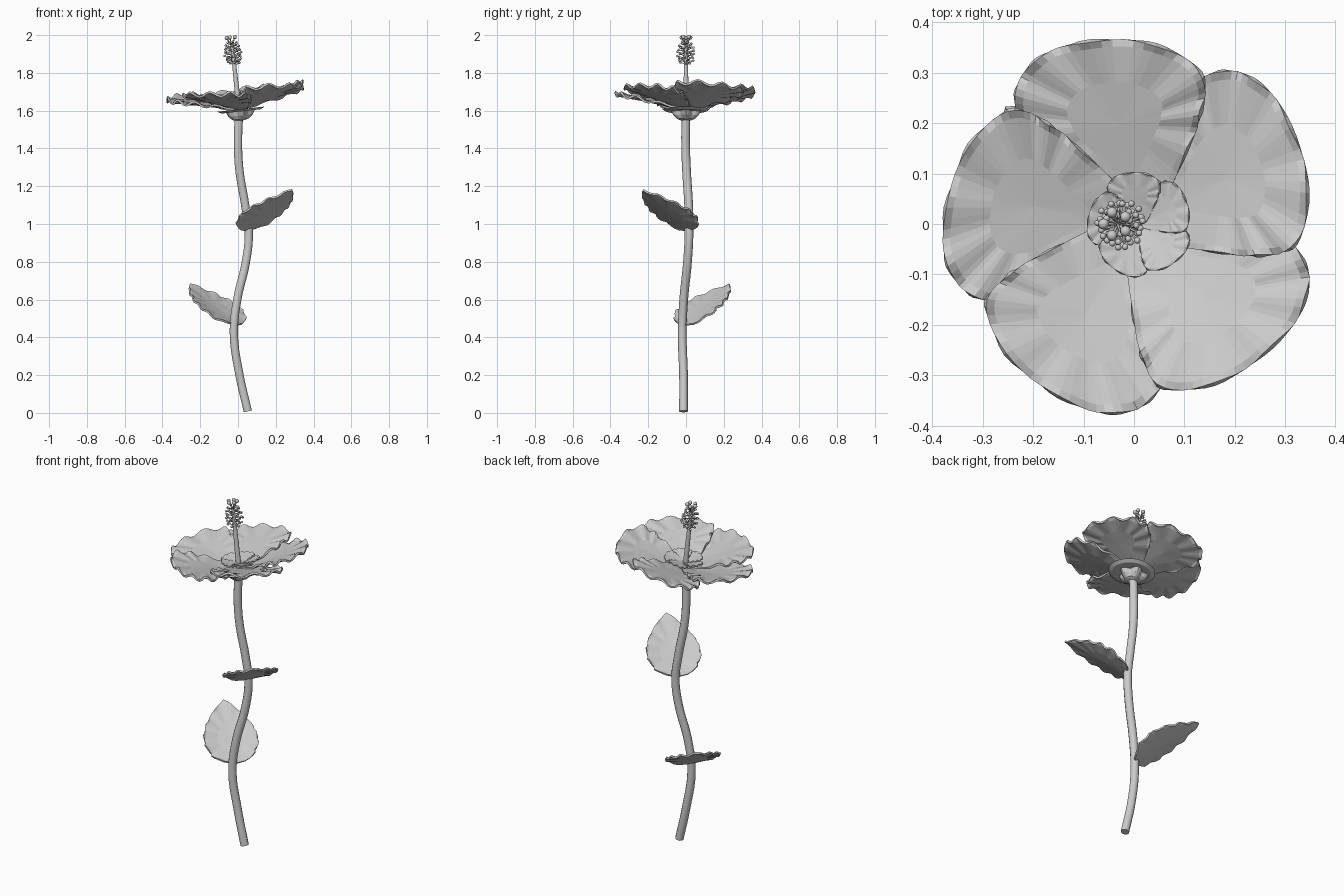
import bpy, bmesh, math, random
from mathutils import Matrix, Vector

if "Cube" in bpy.data.objects:
    bpy.data.objects.remove(bpy.data.objects["Cube"])

random.seed(4)


def link(name, bm, matrix=Matrix(), thickness=0, smooth=False):
    bmesh.ops.recalc_face_normals(bm, faces=bm.faces)
    me = bpy.data.meshes.new(name)
    bm.to_mesh(me)
    bm.free()
    ob = bpy.data.objects.new(name, me)
    bpy.context.collection.objects.link(ob)
    ob.matrix_world = matrix
    if thickness:
        mod = ob.modifiers.new("thickness", "SOLIDIFY")
        mod.thickness, mod.offset = thickness, 0
    for p in me.polygons:
        p.use_smooth = smooth
    return ob


def smooth_loop(pts, steps=5):
    out, n = [], len(pts)
    for i in range(n):
        a, b, c, d = (Vector(pts[(i + k) % n]) for k in (-1, 0, 1, 2))
        for s in range(steps):
            t = s / steps
            out.append(0.5 * (2 * b + (c - a) * t + (2 * a - 5 * b + 4 * c - d) * t * t
                              + (3 * b - a - 3 * c + d) * t ** 3))
    return out


def blade(name, outline, centre, height, matrix, thickness):
    # thin sheet made of rings shrinking from the outline to a centre point
    bm = bmesh.new()
    c, n, rings = Vector(centre), len(outline), []
    for scale, edge in ((1, 1), (0.92, 0.4), (0.5, 0)):
        ring = []
        for i, p in enumerate(outline):
            q = c + (p - c) * scale
            ring.append(bm.verts.new((q.x, q.y, height(q.x, q.y, edge, i / n))))
        rings.append(ring)
    mid = bm.verts.new((c.x, c.y, height(c.x, c.y, 0, 0)))
    for i in range(n):
        j = (i + 1) % n
        for r0, r1 in zip(rings, rings[1:]):
            bm.faces.new((r0[i], r0[j], r1[j], r1[i]))
        bm.faces.new((rings[-1][i], rings[-1][j], mid))
    return link(name, bm, matrix, thickness)


def ball(bm, pos, r):
    bmesh.ops.create_icosphere(bm, subdivisions=2, radius=r, matrix=Matrix.Translation(pos))


def rod(bm, a, b, r, sides=8):
    a, b = Vector(a), Vector(b)
    m = Matrix.Translation((a + b) / 2) @ (b - a).to_track_quat("Z", "Y").to_matrix().to_4x4()
    bmesh.ops.create_cone(bm, cap_ends=True, segments=sides, radius1=r, radius2=r,
                          depth=(b - a).length, matrix=m)


# stem: bent tube
cu = bpy.data.curves.new("stem", "CURVE")
cu.dimensions = "3D"
cu.bevel_depth, cu.bevel_resolution, cu.use_fill_caps = 0.023, 3, True
path = [(0.052, -0.013, 0.008), (0.008, -0.013, 0.2), (-0.022, -0.02, 0.42), (-0.004, -0.012, 0.6),
        (0.042, 0.008, 0.8), (0.057, 0.016, 0.95), (0.038, 0.014, 1.1), (0.008, 0.003, 1.28),
        (0.0, -0.002, 1.42), (0.006, 0, 1.6)]
sp = cu.splines.new("BEZIER")
sp.bezier_points.add(len(path) - 1)
sp.resolution_u = 5
for bp, co in zip(sp.bezier_points, path):
    bp.co = co
    bp.handle_left_type = bp.handle_right_type = "AUTO"
bpy.context.collection.objects.link(bpy.data.objects.new("stem", cu))

# leaves: serrated outline, slightly cupped
N = 30
half = []
for i in range(1, N):
    t = i / N
    w = 0.14 * math.sin(math.pi * t ** 0.7) ** 0.75
    half.append((0.40 * t, w + 0.016 * ((t * 6) % 1) * (1 - t)))
leaf_outline = [Vector(p) for p in
                [(0, 0)] + half + [(0.405, 0)] + [(u, -w) for u, w in reversed(half)]]


def leaf_height(u, v, edge, f):
    return 0.8 * v * v + 0.006 * edge * math.sin(f * math.pi * 20)


for name, base, d in (("lower_leaf", (-0.012, -0.012, 0.465), (-1, 1)),
                      ("upper_leaf", (0.045, 0.015, 0.965), (1, -1))):
    ax = Vector((d[0] * 0.707, d[1] * 0.707, 0.63)).normalized()
    side = Vector((0, 0, 1)).cross(ax).normalized()
    m = Matrix((ax, side, ax.cross(side))).transposed().to_4x4()
    m.translation = base
    ob = blade(name, leaf_outline, (0.16, 0), leaf_height, m, 0.01)

# flower frame, leaning toward -x
flower = Matrix.Translation((0.006, 0, 1.605)) @ Matrix.Rotation(-0.11, 4, "Y")

# petals: overlapping in a spiral, plus a small inner whorl
petal_outline = smooth_loop([(0.0, -0.03), (0.09, -0.1), (0.163, -0.148), (0.216, -0.174), (0.28, -0.18),
                             (0.345, -0.1), (0.37, 0.01), (0.362, 0.115), (0.32, 0.18),
                             (0.26, 0.2), (0.18, 0.175), (0.09, 0.11), (0.0, 0.03)])


def petal_height(u, v, edge, f):
    r = math.hypot(u, v)
    return 0.27 * r - 0.1 * v + 0.013 * edge * min(1, r / 0.25) * math.sin(f * math.pi * 22)


for k in range(5):
    turn = Matrix.Rotation(math.radians(26 + 72 * k), 4, "Z")
    blade(f"petal_{k + 1}", petal_outline, (0.2, 0), petal_height, flower @ turn, 0.011)
    blade(f"inner_petal_{k + 1}", petal_outline, (0.2, 0), petal_height,
          flower @ Matrix.Translation((0.012, 0, 0.03)) @ turn @ Matrix.Scale(0.28, 4), 0.02)

# disc under the petals
bm = bmesh.new()
bmesh.ops.create_cone(bm, cap_ends=True, segments=32, radius1=0.105, radius2=0.125, depth=0.012,
                      matrix=Matrix.Translation((0.01, 0, -0.004)))
link("flower_base_disc", bm, flower)

# calyx: scalloped cup with five lobes
bm = bmesh.new()
rings = []
for r, z, lobe in ((0.022, -0.055, 0), (0.042, -0.048, 0.05), (0.058, -0.03, 0.15), (0.068, -0.005, 0.2)):
    rings.append([bm.verts.new((r * (1 + lobe * math.cos(5 * a)) * math.cos(a),
                                r * (1 + lobe * math.cos(5 * a)) * math.sin(a), z))
                  for a in (i * math.tau / 40 for i in range(40))])
for r0, r1 in zip(rings, rings[1:]):
    for i in range(40):
        j = (i + 1) % 40
        bm.faces.new((r0[i], r0[j], r1[j], r1[i]))
link("calyx", bm, flower, 0.006)

# pistil column
bm = bmesh.new()
bmesh.ops.create_cone(bm, cap_ends=True, segments=14, radius1=0.015, radius2=0.009, depth=0.345,
                      matrix=Matrix.Translation((0, 0, 0.1725)))
link("pistil_column", bm, flower, smooth=True).data.set_sharp_from_angle(angle=0.7)

# stamens: short filaments ending in small balls
bm = bmesh.new()
for i in range(45):
    t = i / 44
    a = i * 2.39996
    z = 0.235 + 0.115 * t
    r = (0.024 + 0.022 * math.sin(math.pi * min(1, t * 0.9 + 0.1))) * random.uniform(0.85, 1.05)
    tip = (r * math.cos(a), r * math.sin(a), z + 0.012)
    rod(bm, (0, 0, z), tip, 0.0022, 5)
    ball(bm, tip, 0.0065)
link("stamens", bm, flower, smooth=True)

# stigma: five larger balls on spreading stalks
bm = bmesh.new()
for k in range(5):
    a = math.radians(36 + 72 * k)
    tip = (0.024 * math.cos(a), 0.024 * math.sin(a), 0.385)
    rod(bm, (0, 0, 0.335), tip, 0.003, 6)
    ball(bm, tip, 0.011)
link("stigma", bm, flower, smooth=True)
